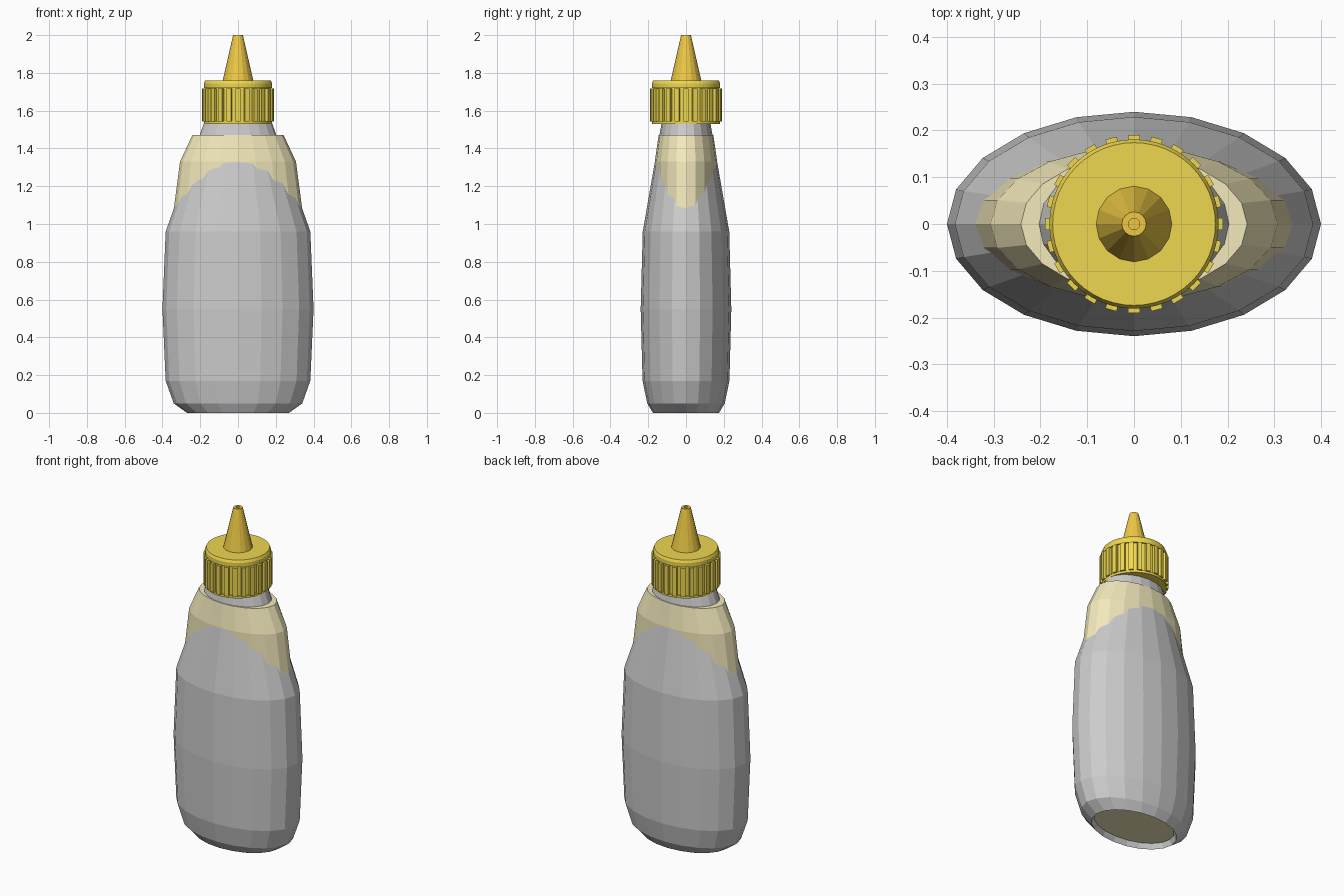
import bpy, bmesh
from math import sin, cos, pi
from mathutils import Matrix

if "Cube" in bpy.data.objects:
    bpy.data.objects.remove(bpy.data.objects["Cube"])


def material(name, rgb):
    m = bpy.data.materials.new(name)
    m.diffuse_color = (*rgb, 1)
    m.use_nodes = True
    m.node_tree.nodes["Principled BSDF"].inputs["Base Color"].default_value = m.diffuse_color
    return m


def finish(bm, name, mat=None):
    bmesh.ops.recalc_face_normals(bm, faces=bm.faces)
    me = bpy.data.meshes.new(name)
    bm.to_mesh(me)
    bm.free()
    if mat:
        me.materials.append(mat)
    ob = bpy.data.objects.new(name, me)
    bpy.context.collection.objects.link(ob)
    return ob


def loft(name, rings, sides, mat=None, close=True):
    """Stack elliptical rings (z, rx, ry) into a faceted surface."""
    bm = bmesh.new()
    loops = [[bm.verts.new((rx * cos(2 * pi * i / sides), ry * sin(2 * pi * i / sides), z))
              for i in range(sides)] for z, rx, ry in rings]
    for a, b in zip(loops, loops[1:]):
        for i in range(sides):
            j = (i + 1) % sides
            bm.faces.new((a[i], a[j], b[j], b[i]))
    if close:
        bm.faces.new(loops[0])
        bm.faces.new(loops[-1])
    return finish(bm, name, mat)


def lathe(name, profile, sides, mat):
    return loft(name, [(z, r, r) for z, r in profile], sides, mat)


yellow = material("cap_yellow", (0.85, 0.68, 0.08))
amber = material("nozzle_amber", (0.85, 0.58, 0.06))
cream = material("cream", (0.90, 0.82, 0.50))

# Grey oval bottle, open underneath with a small inner lip, tapering to the neck
loft("bottle_body", [(0.03, 0.255, 0.16), (0.0, 0.27, 0.175), (0.05, 0.34, 0.205),
                     (0.17, 0.383, 0.23), (0.55, 0.4, 0.24), (0.96, 0.383, 0.229),
                     (1.53, 0.182, 0.13), (1.56, 0.17, 0.125)], 20, close=False)

# Cream filling: shows at the base recess and breaks out as the shoulder
loft("cream_filling", [(0.03, 0.255, 0.16), (0.17, 0.35, 0.2), (0.55, 0.37, 0.21),
                       (0.96, 0.355, 0.19), (1.11, 0.336, 0.165), (1.33, 0.307, 0.165),
                       (1.47, 0.242, 0.145)], 20, cream)

# Screw cap
lathe("cap", [(1.53, 0.18), (1.545, 0.18), (1.545, 0.173), (1.72, 0.173), (1.72, 0.181),
              (1.745, 0.181), (1.76, 0.174)], 48, yellow)

# Grip ribs around the cap
bm = bmesh.new()
for k in range(24):
    place = (Matrix.Rotation(2 * pi * k / 24, 4, 'Z') @ Matrix.Translation((0.178, 0, 1.63))
             @ Matrix.Diagonal((0.024, 0.025, 0.174, 1)))
    bmesh.ops.create_cube(bm, size=1, matrix=place)
finish(bm, "cap_ribs", yellow)

# Tapered nozzle with a small hole in the tip
lathe("nozzle", [(1.755, 0.082), (2.0, 0.026), (2.0, 0.012), (1.95, 0.012)], 16, amber)
